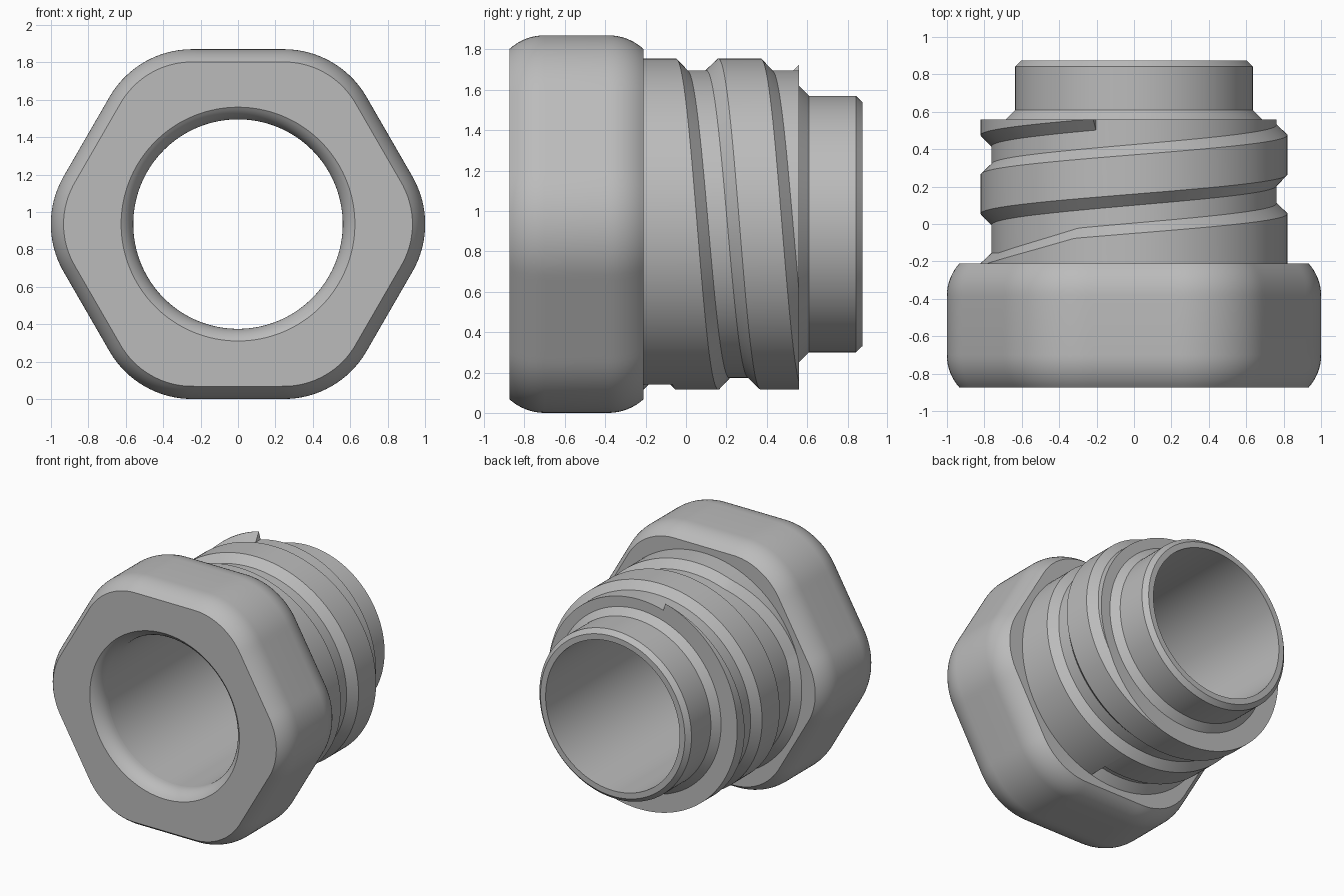
import bpy, bmesh, math

cube = bpy.data.objects.get("Cube")
if cube:
    bpy.data.objects.remove(cube)

AXIS_Z = 0.935
STEPS = 192
FRONT, SHOULDER, END, BACK = -0.875, -0.21, 0.56, 0.875
CREST, FLOOR, PITCH = 0.82, 0.762, 0.42
BORE = 0.56

metal = bpy.data.materials.new("plain_grey")
metal.use_nodes = True
grey = (0.5, 0.5, 0.5, 1)
metal.diffuse_color = grey
metal.node_tree.nodes["Principled BSDF"].inputs["Base Color"].default_value = grey


def loft(name, columns):
    """Skin columns of (turn, [(y, radius), ...]) set around the y axis."""
    bm = bmesh.new()
    grid = []
    for turn, profile in columns:
        s, c = math.sin(math.tau * turn), math.cos(math.tau * turn)
        grid.append([bm.verts.new((r * s, y, AXIS_Z + r * c)) for y, r in profile])
    for a, b in zip(grid, grid[1:]):
        for i in range(len(a) - 1):
            bm.faces.new((a[i], b[i], b[i + 1], a[i + 1]))
    bmesh.ops.remove_doubles(bm, verts=bm.verts[:], dist=0.0002)
    bmesh.ops.dissolve_degenerate(bm, edges=bm.edges[:], dist=0.0002)
    mesh = bpy.data.meshes.new(name)
    bm.to_mesh(mesh)
    bm.free()
    mesh.materials.append(metal)
    obj = bpy.data.objects.new(name, mesh)
    bpy.context.collection.objects.link(obj)
    bpy.ops.object.select_all(action="DESELECT")
    obj.select_set(True)
    bpy.context.view_layer.objects.active = obj
    bpy.ops.object.shade_smooth_by_angle(angle=math.radians(25))
    return obj


def arc(depth, inset, n=8):
    """Rounded edge, tangent at depth and dropping by inset at the end face."""
    radius = (depth ** 2 + inset ** 2) / (2 * inset)
    top = math.asin(depth / radius)
    return [(depth - radius * math.sin(top * k / n),
             radius * (1 - math.cos(top * k / n))) for k in range(n + 1)]


def hex_radius(turn, inset):
    """Polar radius of a hexagon with filleted corners, shrunk by inset."""
    sixth = math.pi / 3
    a = abs((math.tau * turn - math.pi / 2 + sixth / 2) % sixth - sixth / 2)
    fillet = 0.51 - inset
    centre = 0.425 / math.cos(sixth / 2)
    tangent = math.atan2(fillet / 2, centre + fillet * math.cos(sixth / 2))
    if a < tangent:
        return centre * math.cos(a) + math.sqrt(fillet ** 2 - (centre * math.sin(a)) ** 2)
    return (0.935 - inset) / math.cos(sixth / 2 - a)


# Hexagonal head with rounded bore mouth
def head_profile(turn):
    mouth = [(FRONT + d, BORE + i) for d, i in arc(0.12, 0.065)]
    edge = arc(0.175, 0.068)
    front = [(FRONT + d, hex_radius(turn, i)) for d, i in reversed(edge)]
    back = [(SHOULDER - d, hex_radius(turn, i)) for d, i in edge]
    return mouth + front + back + [(SHOULDER, 0.7)]


turns = [k / STEPS for k in range(STEPS + 1)]
loft("hex_head", [(t, head_profile(t)) for t in turns])


# Threaded barrel: one helical groove with a run-in and a blunt ridge end
START, RIDGE_END = 0.46, 1.957


def groove(turn, ridge=True, cut=True):
    low = -0.05 + PITCH * (turn - 1)
    blend = min(1, max(0, (turn - 0.8) / 0.136))
    edge = SHOULDER + (low - SHOULDER) * blend
    bottom = FLOOR if cut else CREST
    rise = CREST if ridge else FLOOR
    return [(edge, CREST), (edge + 0.055, bottom),
            (low + 0.15, bottom), (low + 0.21, rise)]


def barrel_profile(turn, ridge, cut=True):
    points = [(SHOULDER - 0.01, CREST)] + groove(turn, True, cut) + groove(turn + 1, ridge)
    points.append((END + 0.1, points[-1][1]))
    clipped = []
    py, pr = points[0]
    for y, r in points:
        if y > END:
            r = pr + (r - pr) * (END - py) / (y - py) if py < END else pr
            y = END
        clipped.append((y, r))
        py, pr = y, r
    return clipped + [(END, 0.6)]


columns = [(START, barrel_profile(START, True, False))]
ridge_stop = RIDGE_END - 1
for k in range(STEPS + 1):
    t = START + k / STEPS
    if k and t - 1 / STEPS < ridge_stop <= t:
        columns += [(ridge_stop, barrel_profile(ridge_stop, on)) for on in (True, False)]
    columns.append((t, barrel_profile(t, t < ridge_stop)))
loft("threaded_barrel", columns)

# Plain neck with chamfers, continuing into the bore
neck = [(END, 0.685), (0.61, 0.635), (0.842, 0.635), (BACK, 0.603),
        (BACK, BORE), (FRONT + 0.12, BORE)]
loft("neck_and_bore", [(t, neck) for t in turns])
